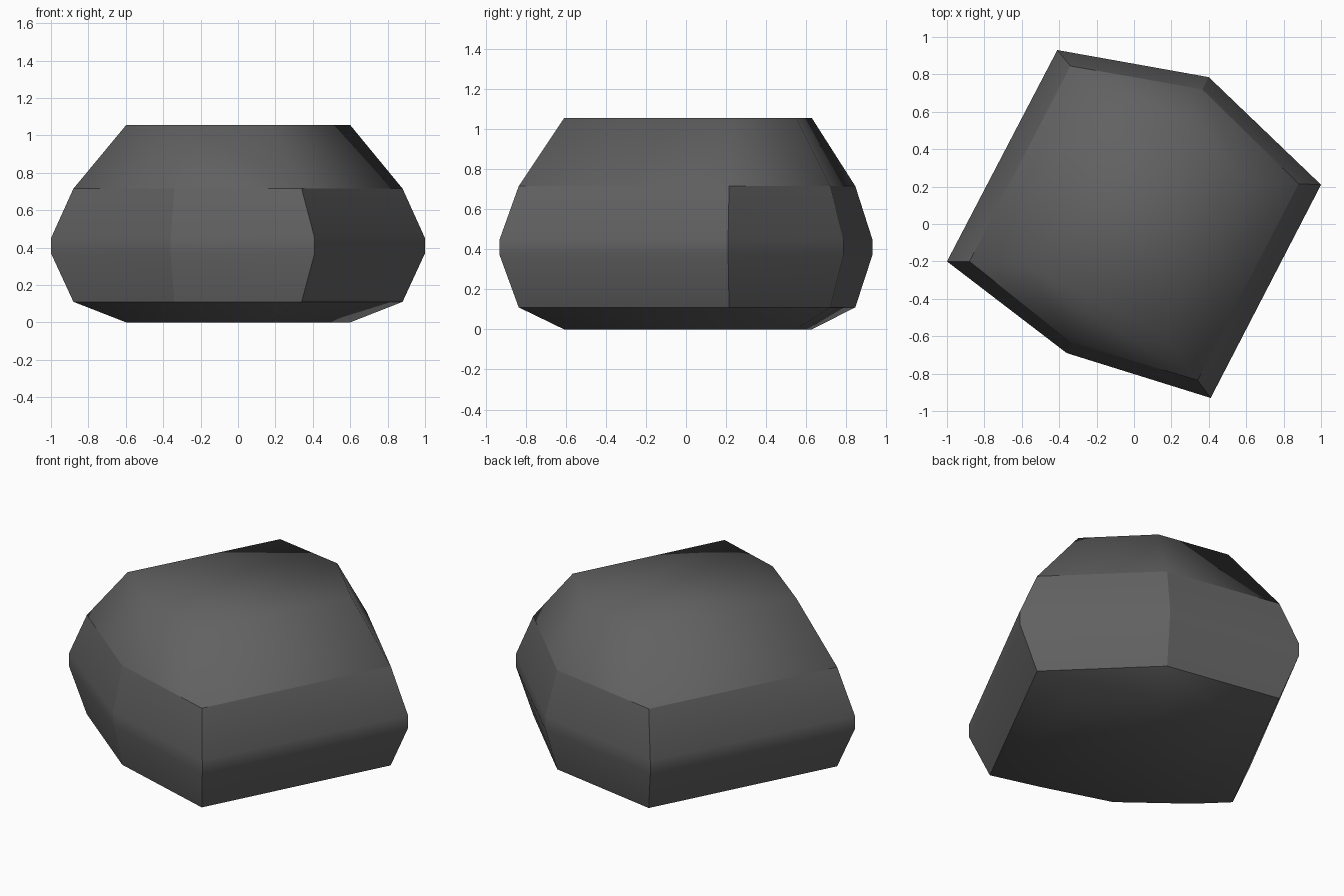
import bpy, bmesh

if "Cube" in bpy.data.objects:
    bpy.data.objects.remove(bpy.data.objects["Cube"])

# Plan outlines of the boulder: widest belt, belt edge, and flat cap
BELT = [(-.41, .93), (.40, .785), (1.0, .21), (.41, -.93), (-.36, -.69), (-1.0, -.20)]
EDGE = [(-.34, .845), (.365, .72), (.88, .215), (.34, -.835), (-.34, -.63), (-.88, -.20)]
CAP = [(-.155, .628), (.285, .55), (.60, .235), (.165, -.608), (-.25, -.478), (-.598, -.21)]

# Layers from the ground up: height and outline
LAYERS = [(0, CAP), (.11, EDGE), (.37, BELT), (.45, BELT), (.715, EDGE), (1.055, CAP)]

grey = bpy.data.materials.new("dark grey stone")
grey.diffuse_color = (.12, .12, .12, 1)
grey.use_nodes = True
grey.node_tree.nodes["Principled BSDF"].inputs["Base Color"].default_value = grey.diffuse_color

# Boulder: loft through the layers, then close both ends
bm = bmesh.new()
rings = [[bm.verts.new((x, y, z)) for x, y in outline] for z, outline in LAYERS]
for low, high in zip(rings, rings[1:]):
    for i in range(6):
        j = (i + 1) % 6
        bm.faces.new((low[i], low[j], high[j], high[i]))
bm.faces.new(rings[0])
bm.faces.new(rings[-1])
bmesh.ops.recalc_face_normals(bm, faces=bm.faces[:])

# Smooth caps and belt, with sharp borders between them and sharp belt corners
for f in bm.faces:
    f.smooth = True
for e in bm.edges:
    e.smooth = not all(.1 < v.co.z < .72 for v in e.verts)
for ring in rings[2:4]:
    for i in range(6):
        bm.edges.get((ring[i], ring[(i + 1) % 6])).smooth = True

mesh = bpy.data.meshes.new("boulder")
bm.to_mesh(mesh)
bm.free()
mesh.materials.append(grey)
boulder = bpy.data.objects.new("boulder", mesh)
bpy.context.collection.objects.link(boulder)
